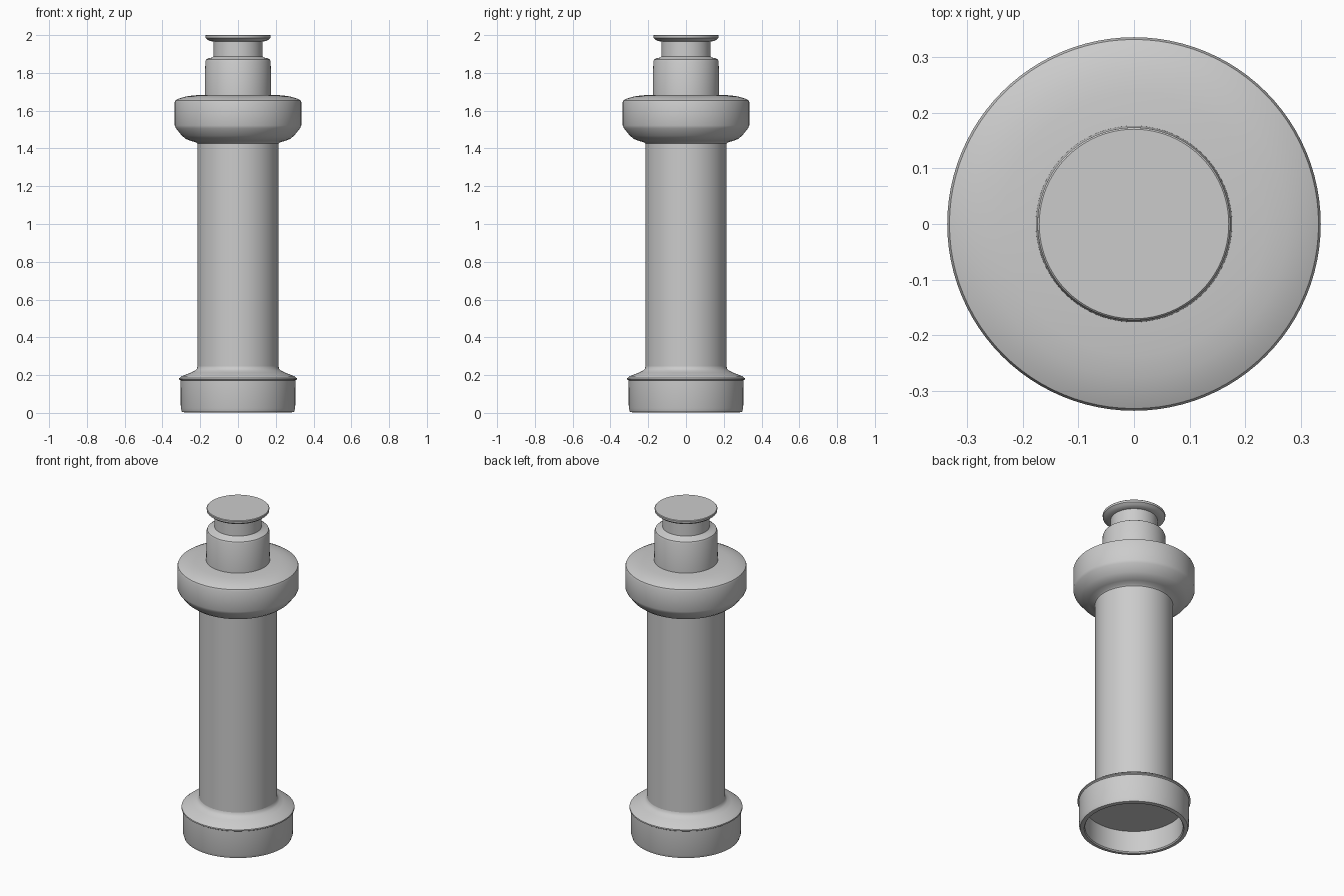
import bpy, bmesh, math

if "Cube" in bpy.data.objects:
    bpy.data.objects.remove(bpy.data.objects["Cube"])

SEGMENTS = 96


def lathe(name, profile):
    """Revolve (radius, height) points around z; a radius of 0 closes the surface."""
    bm = bmesh.new()
    rings = []
    for r, z in profile:
        if r == 0:
            rings.append([bm.verts.new((0, 0, z))] * SEGMENTS)
        else:
            rings.append([bm.verts.new((r * math.cos(a), r * math.sin(a), z))
                          for a in (2 * math.pi * k / SEGMENTS for k in range(SEGMENTS))])
    for low, high in zip(rings, rings[1:]):
        for k in range(SEGMENTS):
            n = (k + 1) % SEGMENTS
            corners = dict.fromkeys((low[k], low[n], high[n], high[k]))
            bm.faces.new(list(corners))
    mesh = bpy.data.meshes.new(name)
    bm.to_mesh(mesh)
    bm.free()
    obj = bpy.data.objects.new(name, mesh)
    bpy.context.collection.objects.link(obj)
    bpy.ops.object.select_all(action='DESELECT')
    obj.select_set(True)
    bpy.context.view_layer.objects.active = obj
    bpy.ops.object.shade_smooth_by_angle(angle=math.radians(35))
    return obj


# Base ring: recessed underside, straight wall, thin lip and sloping shoulder
lathe("base", [(0, 0.14), (0.27, 0.14), (0.27, 0.01), (0.275, 0.003), (0.285, 0.003),
               (0.297, 0.006), (0.303, 0.025), (0.304, 0.172), (0.312, 0.177),
               (0.311, 0.184), (0.298, 0.194), (0.25, 0.213), (0.228, 0.224),
               (0.218, 0.234), (0.215, 0.245)])

# Plain cylindrical shaft
lathe("shaft", [(0.215, 0.245), (0.215, 1.425)])

# Wide collar with a rounded underside and domed top
lathe("collar", [(0.215, 1.425), (0.222, 1.432), (0.25, 1.44), (0.275, 1.45),
                 (0.297, 1.467), (0.329, 1.507), (0.335, 1.522), (0.335, 1.645),
                 (0.331, 1.655), (0.31, 1.665), (0.275, 1.675), (0.235, 1.681),
                 (0.176, 1.684)])

# Stepped neck
lathe("neck", [(0.176, 1.684), (0.173, 1.86), (0.169, 1.87), (0.158, 1.877),
               (0.138, 1.881), (0.13, 1.888), (0.129, 1.966)])

# Thin flared cap
lathe("cap", [(0.129, 1.966), (0.145, 1.968), (0.16, 1.975), (0.172, 1.985),
              (0.173, 1.997), (0.17, 2.0), (0, 2.0)])
